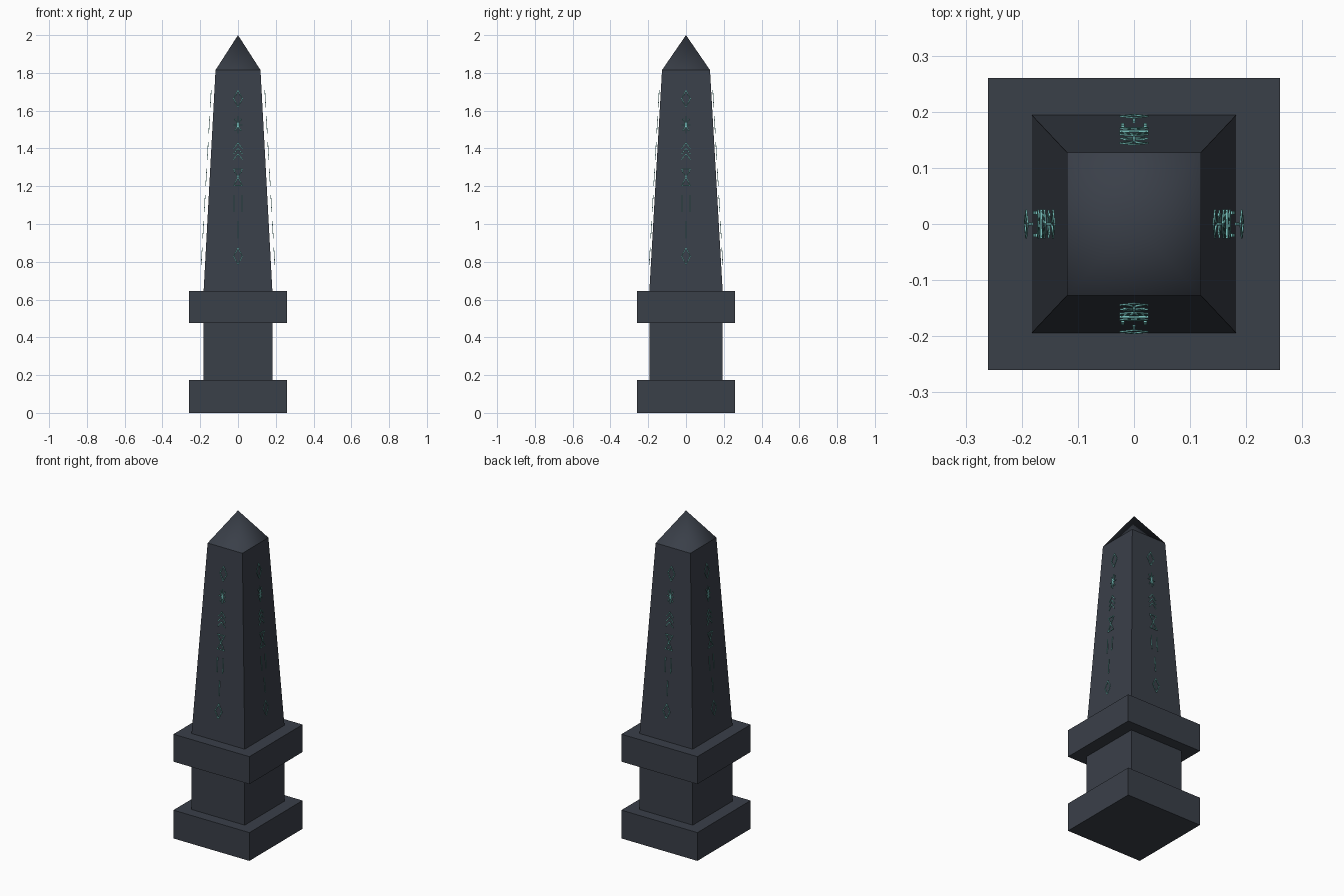
import bpy, bmesh, math
from mathutils import Matrix, Vector

if "Cube" in bpy.data.objects:
    bpy.data.objects.remove(bpy.data.objects["Cube"])


def material(name, rgb):
    m = bpy.data.materials.new(name)
    m.diffuse_color = (*rgb, 1)
    m.use_nodes = True
    m.node_tree.nodes["Principled BSDF"].inputs["Base Color"].default_value = m.diffuse_color
    return m


STONE = material("dark_slate", (0.042, 0.050, 0.066))
TEAL = material("pale_teal", (0.20, 0.58, 0.55))


def finish(bm, name, mat):
    bmesh.ops.recalc_face_normals(bm, faces=bm.faces[:])
    mesh = bpy.data.meshes.new(name)
    bm.to_mesh(mesh)
    bm.free()
    mesh.materials.append(mat)
    ob = bpy.data.objects.new(name, mesh)
    bpy.context.collection.objects.link(ob)
    return ob


def block(name, z0, z1, lower, upper):
    """Four-sided block given half sizes (x, y) at its bottom and top."""
    bm = bmesh.new()
    bmesh.ops.create_cube(bm, size=2)
    for v in bm.verts:
        hx, hy = upper if v.co.z > 0 else lower
        v.co = (v.co.x * hx, v.co.y * hy, z1 if v.co.z > 0 else z0)
    return finish(bm, name, STONE)


# Pedestal and tapering shaft
SLAB = (0.26, 0.26)
PIER = (0.182, 0.194)
NECK = (0.119, 0.127)
block("base_slab", 0.0, 0.175, SLAB, SLAB)
block("pedestal_pier", 0.175, 0.475, PIER, PIER)
block("pedestal_cap_slab", 0.475, 0.645, SLAB, SLAB)
block("shaft", 0.645, 1.815, PIER, NECK)

# Softly shaded pyramid on top
bm = bmesh.new()
corners = [bm.verts.new((sx * NECK[0], sy * NECK[1], 1.815))
           for sx, sy in ((-1, -1), (1, -1), (1, 1), (-1, 1))]
apex = bm.verts.new((0, 0, 2.0))
for i in range(4):
    bm.faces.new((corners[i], corners[(i + 1) % 4], apex))
tip = finish(bm, "pyramid_tip", STONE)
for p in tip.data.polygons:
    p.use_smooth = True

# Abstract ornaments as stroke paths; w and h are half width and half height
w, h = 0.023, 0.044
diamond = [[(0, h), (w, 0), (0, -h), (-w, 0), (0, h)]]
star = [[(-w * math.cos(a), -h * math.sin(a)), (w * math.cos(a), h * math.sin(a))]
        for a in (0, math.pi / 4, math.pi / 2, 3 * math.pi / 4)]
chevrons = [[(-w, y), (0, y + 0.03), (w, y)] for y in (-h, -0.015, 0.014)]
hourglass = [[(-w, h), (w, h), (-w, -h), (w, -h), (-w, h)]]
bars = [[(-0.02, h), (-0.02, -h)], [(0.02, h), (0.02, -h)]]
bar = [[(0, h), (0, -h)]]
ORNAMENTS = [diamond, bar, bars, hourglass, chevrons, star, diamond]
STROKE, THICK = 0.0055, 0.003


def stroke(bm, a, b, place):
    """Thin rectangular plate from a to b in the panel plane."""
    a, b = Vector(a), Vector(b)
    d, mid = b - a, (a + b) / 2
    m = (place @ Matrix.Translation((mid.x, mid.y, 0))
         @ Matrix.Rotation(math.atan2(d.y, d.x), 4, 'Z')
         @ Matrix.Diagonal((d.length + STROKE * 0.6, STROKE, THICK, 1)))
    bmesh.ops.create_cube(bm, size=1, matrix=m)


# One column of ornaments on each face, leaning with the shaft
slope = (PIER[1] - NECK[1]) / (1.815 - 0.645)
lean = Matrix.Rotation(math.pi / 2 - math.atan(slope), 4, 'X')
for k, side in enumerate(("front", "right", "back", "left")):
    turn = Matrix.Rotation(k * math.pi / 2, 4, 'Z')
    bm = bmesh.new()
    for i, ornament in enumerate(ORNAMENTS):
        z = 0.83 + i * 0.139
        depth = 0.195 - slope * (z - 0.78)
        place = turn @ Matrix.Translation((0, -depth, z)) @ lean
        for path in ornament:
            for a, b in zip(path, path[1:]):
                stroke(bm, a, b, place)
    finish(bm, side + "_ornaments", TEAL)
